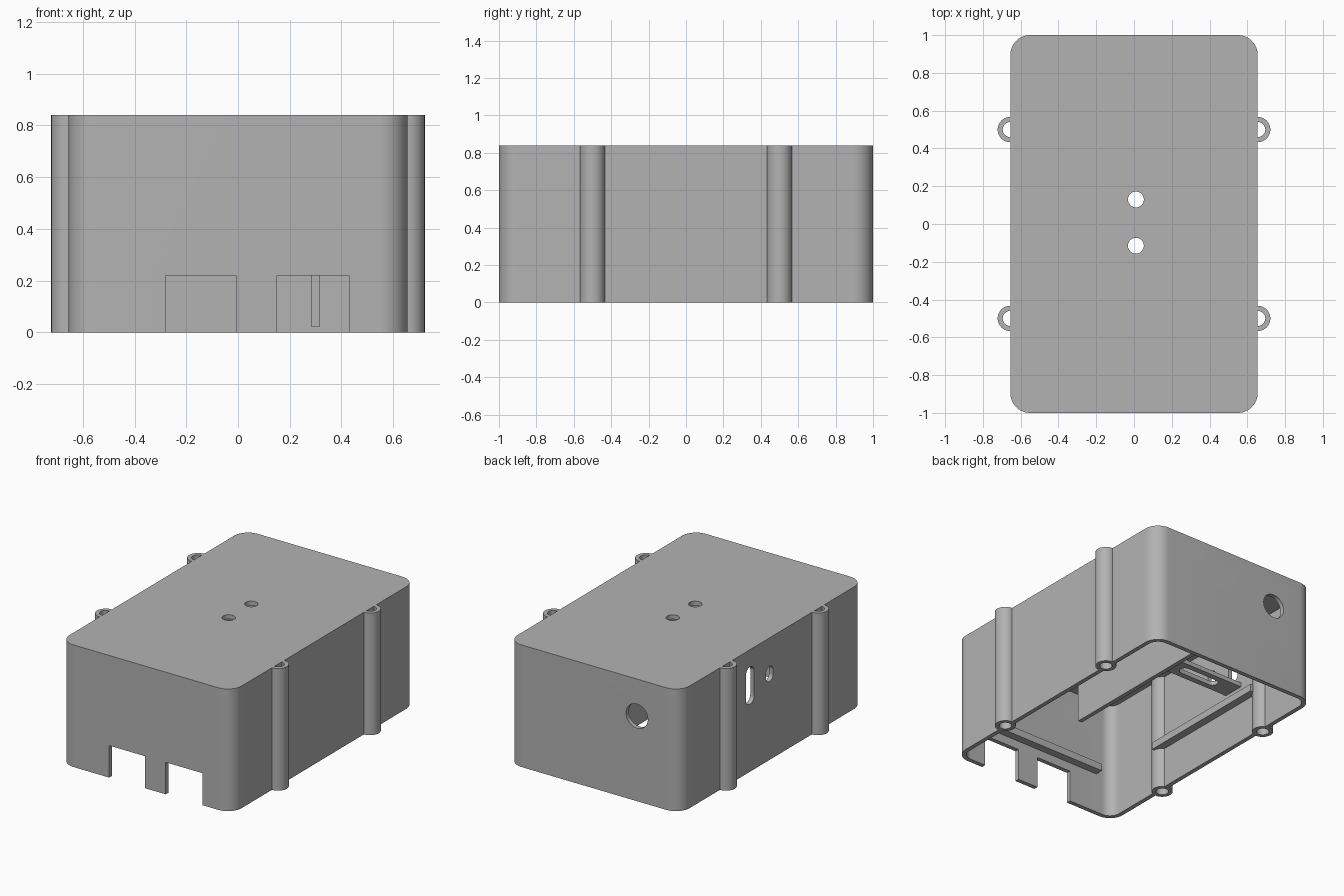
import bpy
import math
from mathutils import Matrix

cube = bpy.data.objects.get("Cube")
if cube:
    bpy.data.objects.remove(cube)

grey = bpy.data.materials.new("plain grey")
grey.use_nodes = True
COLOR = (0.45, 0.45, 0.45, 1)
grey.diffuse_color = COLOR
grey.node_tree.nodes["Principled BSDF"].inputs["Base Color"].default_value = COLOR

HX, HY, H, WALL, RADIUS = 0.655, 1.0, 0.84, 0.03, 0.105
IX, IY = HX - WALL, HY - WALL
ROOF = H - WALL


def rounded(hx, hy, r, steps=12):
    """Outline of a rounded rectangle, counter-clockwise."""
    pts = []
    for k, (sx, sy) in enumerate([(1, 1), (-1, 1), (-1, -1), (1, -1)]):
        for i in range(steps + 1):
            a = math.pi / 2 * (k + i / steps)
            pts.append((sx * (hx - r) + r * math.cos(a), sy * (hy - r) + r * math.sin(a)))
    # a fully round end makes neighbouring points coincide
    return [p for i, p in enumerate(pts) if math.dist(p, pts[i - 1]) > 1e-5]


def circle(r, n=40):
    return [(r * math.cos(2 * math.pi * i / n), r * math.sin(2 * math.pi * i / n)) for i in range(n)]


def box(hx, hy):
    return [(hx, hy), (-hx, hy), (-hx, -hy), (hx, -hy)]


def prism(name, outline, low, high, at=(0, 0, 0), turn=None):
    """Extrude an outline along z, then turn and move it."""
    n = len(outline)
    verts = [(x, y, z) for z in (low, high) for x, y in outline]
    faces = [tuple(reversed(range(n))), tuple(range(n, 2 * n))]
    faces += [(i, (i + 1) % n, n + (i + 1) % n, n + i) for i in range(n)]
    mesh = bpy.data.meshes.new(name)
    mesh.from_pydata(verts, [], faces)
    mesh.transform(Matrix.Translation(at) @ (turn or Matrix()))
    mesh.materials.append(grey)
    obj = bpy.data.objects.new(name, mesh)
    bpy.context.collection.objects.link(obj)
    return obj


def block(name, x, y, z):
    """Box given by its low and high limits on each axis."""
    return prism(name, box((x[1] - x[0]) / 2, (y[1] - y[0]) / 2), z[0], z[1],
                 ((x[0] + x[1]) / 2, (y[0] + y[1]) / 2, 0))


def combine(target, tool, operation):
    mod = target.modifiers.new("combine", "BOOLEAN")
    mod.operation, mod.solver, mod.object = operation, "EXACT", tool
    bpy.ops.object.select_all(action="DESELECT")
    bpy.context.view_layer.objects.active = target
    target.select_set(True)
    bpy.ops.object.modifier_apply(modifier=mod.name)
    bpy.data.objects.remove(tool)


ALONG_X = Matrix.Rotation(math.pi / 2, 4, "Y")
ALONG_Y = Matrix.Rotation(math.pi / 2, 4, "X")

# Walls, open at the bottom
case = prism("case", rounded(HX, HY, RADIUS), 0, ROOF)
combine(case, prism("cavity", rounded(IX, IY, RADIUS - WALL), -0.1, H + 0.1), "DIFFERENCE")

# Screw tubes in the long walls, drilled before the roof covers their inner half
lugs = [(sx * HX, sy * 0.5, 0) for sx in (-1, 1) for sy in (-1, 1)]
for at in lugs:
    combine(case, prism("tube", circle(0.067), 0, H, at), "UNION")
for at in lugs:
    combine(case, prism("bore", circle(0.04), -0.1, H + 0.1, at), "DIFFERENCE")
combine(case, prism("roof", rounded(HX, HY, RADIUS), ROOF, H), "UNION")

# Two round holes in the roof
for y in (0.13, -0.115):
    combine(case, prism("roof_hole", circle(0.042), 0.7, 1, (0.01, y, 0)), "DIFFERENCE")

# Notches in the front wall
for x in ((-0.28, -0.007), (0.15, 0.43)):
    combine(case, block("notch", x, (-1.1, -0.9), (-0.1, 0.22)), "DIFFERENCE")

# Cable hole in the back wall
combine(case, prism("cable_hole", circle(0.083), -0.1, 0.1, (-0.327, HY, 0.585), ALONG_Y), "DIFFERENCE")

# Upright slots in the right wall
for y, half_height, r in ((0.24, 0.128, 0.046), (0.028, 0.052, 0.038)):
    combine(case, prism("slot", rounded(half_height, r, r - 0.001), -0.08, 0.08,
                        (-HX, y, 0.592), ALONG_X), "DIFFERENCE")

# Retaining ledges on the inside of the walls
LEDGE = (0.28, 0.33)
block("front_ledge", (-0.5, 0.5), (-IY - 0.01, -IY + 0.055), LEDGE)
block("right_ledge", (-IX - 0.01, -IX + 0.055), (-0.5, 0.48), LEDGE)
block("left_ledge", (IX - 0.055, IX + 0.01), (-0.5, 0.48), LEDGE)

# Divider hanging from the roof
block("divider", (0.285, 0.315), (-0.18, IY + 0.01), (0.02, ROOF + 0.01))

# Slotted shelf on the right wall
shelf = block("shelf", (-IX - 0.01, -0.05), (0.17, 0.32), (0.4, 0.43))
combine(shelf, prism("shelf_slot", rounded(0.15, 0.035, 0.034), 0.3, 0.5, (-0.335, 0.245, 0)), "DIFFERENCE")

# Smooth round surfaces, sharp edges elsewhere
bpy.ops.object.select_all(action="DESELECT")
case.select_set(True)
shelf.select_set(True)
bpy.context.view_layer.objects.active = case
bpy.ops.object.shade_smooth_by_angle(angle=math.radians(30))
